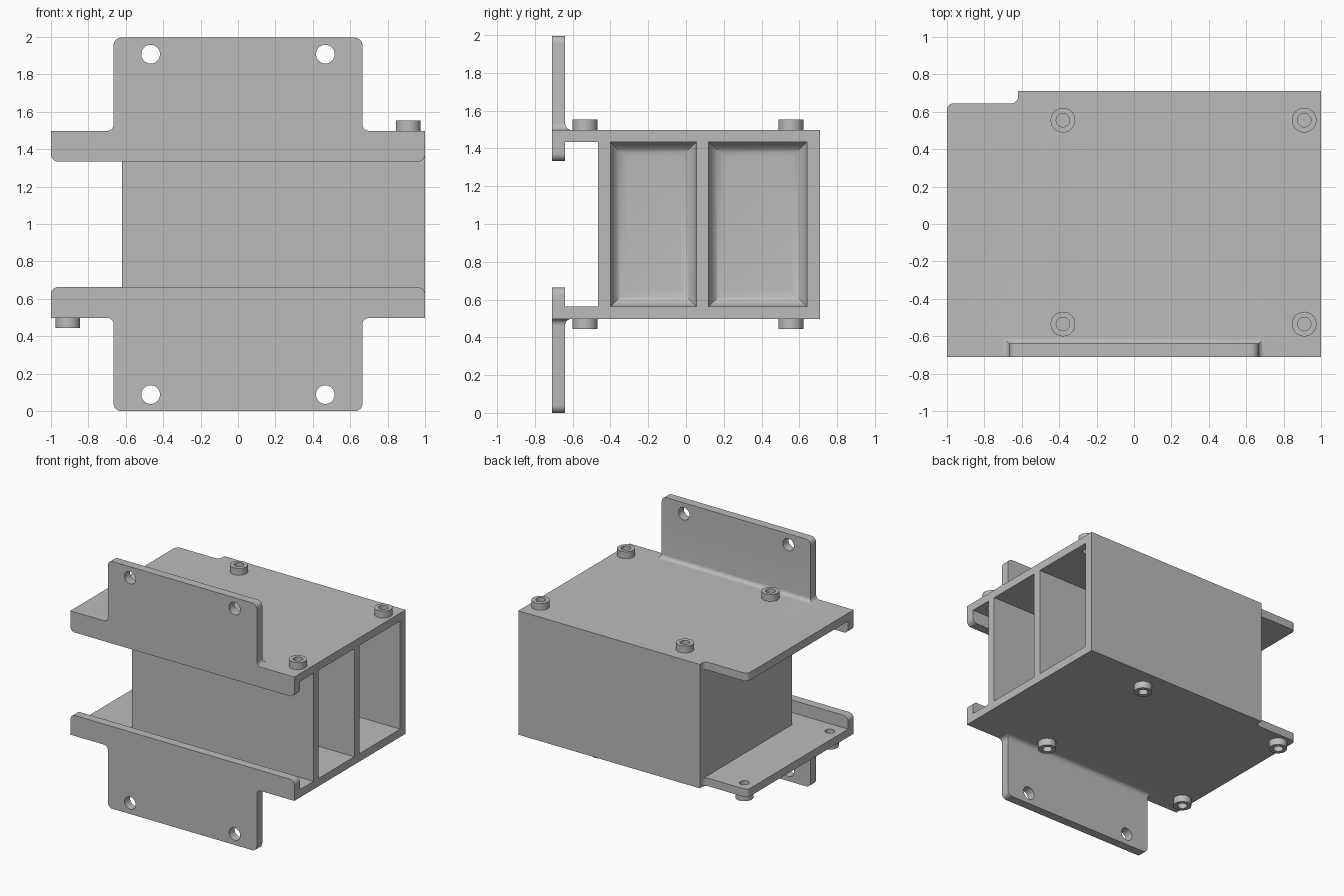
import bpy, bmesh, math

if "Cube" in bpy.data.objects:
    bpy.data.objects.remove(bpy.data.objects["Cube"])

MID = 0.998          # height of the mirror plane between the two mounting plates
FRONT, BACK = -0.71, 0.71

grey = bpy.data.materials.new("cast_grey")
grey.diffuse_color = (0.5, 0.5, 0.5, 1)
grey.use_nodes = True
grey.node_tree.nodes["Principled BSDF"].inputs["Base Color"].default_value = grey.diffuse_color


def loft(name, rings):
    """Closed solid through rings of equal point count, capped at both ends."""
    bm = bmesh.new()
    rows = [[bm.verts.new((x, y, z + MID)) for x, y, z in ring] for ring in rings]
    n = len(rows[0])
    for a, b in zip(rows, rows[1:]):
        for i in range(n):
            j = (i + 1) % n
            bm.faces.new((a[i], a[j], b[j], b[i]))
    bm.faces.new(rows[0][::-1])
    bm.faces.new(rows[-1])
    bmesh.ops.recalc_face_normals(bm, faces=bm.faces)
    me = bpy.data.meshes.new(name)
    bm.to_mesh(me)
    bm.free()
    ob = bpy.data.objects.new(name, me)
    bpy.context.collection.objects.link(ob)
    me.materials.append(grey)
    return ob


def prism(name, outline, axis, lo, hi):
    if axis == "z":
        return loft(name, [[(u, v, h) for u, v in outline] for h in (lo, hi)])
    return loft(name, [[(u, h, v) for u, v in outline] for h in (lo, hi)])


def rounded(corners, steps=8):
    """Right-angled outline of (u, v, radius) corners."""
    out = []
    for i, (u, v, r) in enumerate(corners):
        if r == 0:
            out.append((u, v))
            continue
        dirs = []
        for q in (corners[i - 1], corners[(i + 1) % len(corners)]):
            d = math.hypot(q[0] - u, q[1] - v)
            dirs.append(((q[0] - u) / d, (q[1] - v) / d))
        a, b = dirs
        for k in range(steps + 1):
            t = k / steps * math.pi / 2
            ca, cb = r * (1 - math.sin(t)), r * (1 - math.cos(t))
            out.append((u + ca * a[0] + cb * b[0], v + ca * a[1] + cb * b[1]))
    return out


def circle(u, v, r, n=32):
    return [(u + r * math.cos(2 * math.pi * i / n), v + r * math.sin(2 * math.pi * i / n))
            for i in range(n)]


def rect(x0, x1, y0, y1):
    return [(x0, y0), (x1, y0), (x1, y1), (x0, y1)]


def combine(target, tool, operation):
    mod = target.modifiers.new("join", "BOOLEAN")
    mod.operation, mod.solver, mod.object = operation, "EXACT", tool
    bpy.context.view_layer.objects.active = target
    bpy.ops.object.modifier_apply(modifier=mod.name)
    bpy.data.objects.remove(tool)


# Box body, left end closed
housing = prism("bracket_housing", rect(-0.62, 1, -0.465, BACK), "z", -0.47, 0.47)

cutters = []
for s in (1, -1):
    # Mounting plate with a stepped rear corner
    plate = rounded([(-1, FRONT, 0), (1, FRONT, 0), (1, BACK, 0), (-0.62, BACK, 0),
                     (-0.62, 0.645, 0.035), (-1, 0.645, 0.035)])
    combine(housing, prism("plate", plate, "z", s * 0.436, s * 0.5), "UNION")

    # Front lip
    lip = rounded([(-1, s * 0.5, 0), (1, s * 0.5, 0), (1, s * 0.335, 0.04), (-1, s * 0.335, 0.04)])
    combine(housing, prism("lip", lip, "y", FRONT, -0.64), "UNION")

    # Mitred fillet at the root of the tab
    r = 0.035
    rings = [[(x, y, s * 0.47) for x, y in rect(-0.70, 0.70, FRONT, -0.605)]]
    for k in range(9):
        t = math.pi / 2 * (1 - k / 8)
        w, y1 = 0.70 - r * math.cos(t), -0.605 - r * math.cos(t)
        rings.append([(x, y, s * (0.535 - r * math.sin(t))) for x, y in rect(-w, w, FRONT, y1)])
    combine(housing, loft("tab_fillet", rings), "UNION")

    # Screw tab
    tab = rounded([(-0.665, s * 0.535, 0), (0.665, s * 0.535, 0),
                   (0.665, s * 0.998, 0.04), (-0.665, s * 0.998, 0.04)])
    combine(housing, prism("tab", tab, "y", FRONT, -0.64), "UNION")
    for x in (-0.467, 0.467):
        cutters.append(prism("tab_hole", circle(x, s * 0.91, 0.05), "y", -0.8, -0.62))

    # Hollow bosses, offset the opposite way on the lower plate
    for x in (-0.38 * s, 0.91 * s):
        for y in (-0.535, 0.555):
            combine(housing, prism("boss", circle(x, y, 0.066), "z", s * 0.46, s * 0.555), "UNION")
            cutters.append(prism("boss_hole", circle(x, y, 0.036), "z", s * 0.40, s * 0.6))

# Two pockets open to the right, with rounded inner ends
for y0, y1 in ((-0.40, 0.055), (0.12, 0.64)):
    r, end = 0.085, -0.555
    profile = [(1.1, 0)] + [(end + r * (1 - math.sin(t)), r * (1 - math.cos(t)))
                            for t in (math.pi / 2 * k / 8 for k in range(9))]
    rings = [[(x, y, z) for y, z in rect(y0 + d, y1 - d, -0.436 + d, 0.436 - d)]
             for x, d in profile]
    # drop the ring order ambiguity: mouth first, then along the rounded end
    cutters.append(loft("pocket", rings))

for c in cutters:
    combine(housing, c, "DIFFERENCE")

bpy.ops.object.select_all(action="DESELECT")
housing.select_set(True)
bpy.context.view_layer.objects.active = housing
bpy.ops.object.shade_smooth_by_angle(angle=math.radians(30))
